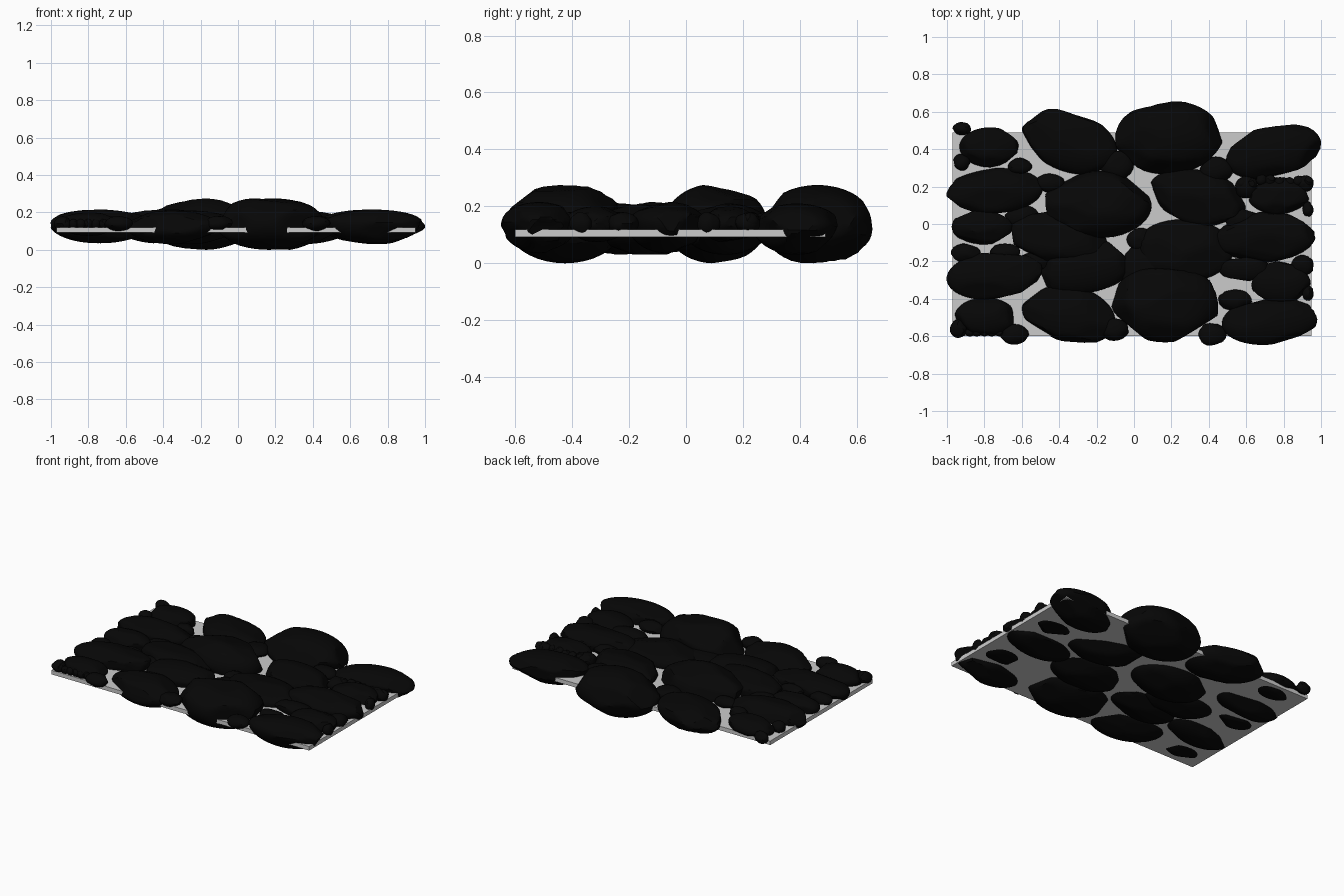
import bpy, bmesh, random
from math import radians
from mathutils import Vector, Matrix

random.seed(7)

def material(name, v):
    m = bpy.data.materials.new(name)
    m.diffuse_color = (v, v, v, 1)
    return m

stone_mat = material("dark_stone", 0.002)

def add_stone(name, x, y, hx, hy, rot, z_bot, z_rim, z_top, detail):
    """Rounded boulder trimmed by random planes, fitted to its outline."""
    bm = bmesh.new()
    bmesh.ops.create_icosphere(bm, subdivisions=detail, radius=1)
    planes = []
    for _ in range(16):
        n = Vector((random.gauss(0, 1), random.gauss(0, 1), random.gauss(0, 0.8))).normalized()
        planes.append((n, random.uniform(0.84, 0.94)))
    turn = Matrix.Rotation(radians(rot), 3, 'Z')
    ratio = 0.58 if rot else min(1, hy / hx)
    for v in bm.verts:
        d = v.co.normalized()
        r = 1.0
        for n, h in planes:
            c = d.dot(n)
            if c > 0.01:
                r = min(r, h / c)
        d = d * r
        d.y *= ratio
        v.co = turn @ d
    lo = [min(v.co[i] for v in bm.verts) for i in range(3)]
    hi = [max(v.co[i] for v in bm.verts) for i in range(3)]
    for v in bm.verts:
        u = [2 * (v.co[i] - lo[i]) / (hi[i] - lo[i]) - 1 for i in range(2)]
        z = v.co.z
        z = z_rim + (z / hi[2] * (z_top - z_rim) if z > 0 else z / -lo[2] * (z_rim - z_bot))
        v.co = (x + u[0] * hx, y + u[1] * hy, z)
    me = bpy.data.meshes.new(name)
    bm.to_mesh(me)
    bm.free()
    me.materials.append(stone_mat)
    ob = bpy.data.objects.new(name, me)
    bpy.context.collection.objects.link(ob)
    for p in me.polygons:
        p.use_smooth = True
    me.set_sharp_from_angle(angle=radians(30))

# mortar slab
bpy.ops.mesh.primitive_cube_add(size=1, location=(-0.01, -0.055, 0.106))
slab = bpy.context.object
slab.name = "base_slab"
slab.scale = (1.92, 1.09, 0.027)

# outlines: x, y, half width, half depth, turn
large = [(0.185, 0.46, 0.285, 0.195, 0), (-0.19, 0.105, 0.285, 0.18, 0),
         (0.165, -0.435, 0.285, 0.198, 0)]
tall = [(-0.345, 0.44, 0.255, 0.176, -18), (0.345, 0.14, 0.255, 0.155, -14),
        (-0.35, -0.485, 0.25, 0.15, -12), (-0.27, -0.23, 0.24, 0.145, 8),
        (0.265, -0.14, 0.265, 0.165, 0), (0.745, 0.385, 0.255, 0.147, 12)]
flat = [(-0.745, 0.175, 0.257, 0.125, 7),
        (-0.4, -0.08, 0.255, 0.145, -12), (0.7, -0.07, 0.27, 0.135, 6),
        (-0.745, -0.28, 0.257, 0.125, 7), (0.725, -0.52, 0.255, 0.127, 7)]
small = [(-0.775, 0.41, 0.157, 0.107, 0), (0.775, 0.15, 0.16, 0.1, 0),
         (-0.81, -0.015, 0.165, 0.095, 0), (-0.8, -0.495, 0.157, 0.1, 0),
         (0.785, -0.315, 0.158, 0.115, 0)]
pebbles = [(-0.92, 0.51, 0.05, 0.035, 0), (-0.92, 0.33, 0.045, 0.045, 0),
           (-0.64, -0.59, 0.078, 0.055, 0), (-0.11, -0.565, 0.08, 0.06, 0),
           (0.42, -0.59, 0.075, 0.06, 0), (0.54, -0.405, 0.09, 0.055, 0),
           (-0.09, 0.315, 0.09, 0.075, 0), (0.44, 0.29, 0.09, 0.07, 0),
           (-0.61, 0.31, 0.065, 0.045, 0), (-0.94, -0.56, 0.045, 0.05, 0),
           (-0.9, -0.155, 0.08, 0.05, 0), (0.9, -0.22, 0.06, 0.055, 0),
           (0.58, -0.24, 0.14, 0.065, 0), (0.91, 0.215, 0.05, 0.045, 0),
           (0.6, 0.2, 0.06, 0.06, 0), (-0.69, -0.15, 0.08, 0.045, 0),
           (0.93, -0.37, 0.03, 0.04, 0), (0.93, 0.08, 0.03, 0.04, 0)]
fillers = [(0.06, -0.24, 0.13, 0.14, 0), (-0.45, 0.22, 0.08, 0.05, 0),
           (-0.6, 0.04, 0.09, 0.06, 0), (0.03, -0.08, 0.07, 0.06, 0),
           (0.58, 0.02, 0.09, 0.06, 0), (-0.54, -0.2, 0.08, 0.05, 0)]

groups = {"large_stone": (large, 0.0, 0.14, 0.275, 4),
          "tall_stone": (tall, 0.03, 0.13, 0.21, 4),
          "flat_stone": (flat, 0.035, 0.145, 0.215, 4),
          "small_stone": (small, 0.075, 0.14, 0.2, 4),
          "pebble": (pebbles, 0.1, 0.14, 0.18, 3),
          "filler_stone": (fillers, 0.1, 0.14, 0.175, 3)}
for name, (outlines, z_bot, z_rim, z_top, detail) in groups.items():
    for i, (x, y, hx, hy, rot) in enumerate(outlines, 1):
        add_stone(f"{name}_{i}", x, y, hx, hy, rot, z_bot, z_rim, z_top, detail)

# gravel strips along the right and front left edges
for i in range(8):
    add_stone(f"gravel_right_{i}", 0.58 + i * 0.05, 0.225 + random.uniform(-0.01, 0.01),
              0.03, 0.03, 0, 0.11, 0.15, 0.18, 2)
for i in range(6):
    add_stone(f"gravel_left_{i}", -0.92 + i * 0.04, -0.58, 0.025, 0.022, 0, 0.11, 0.14, 0.165, 2)
